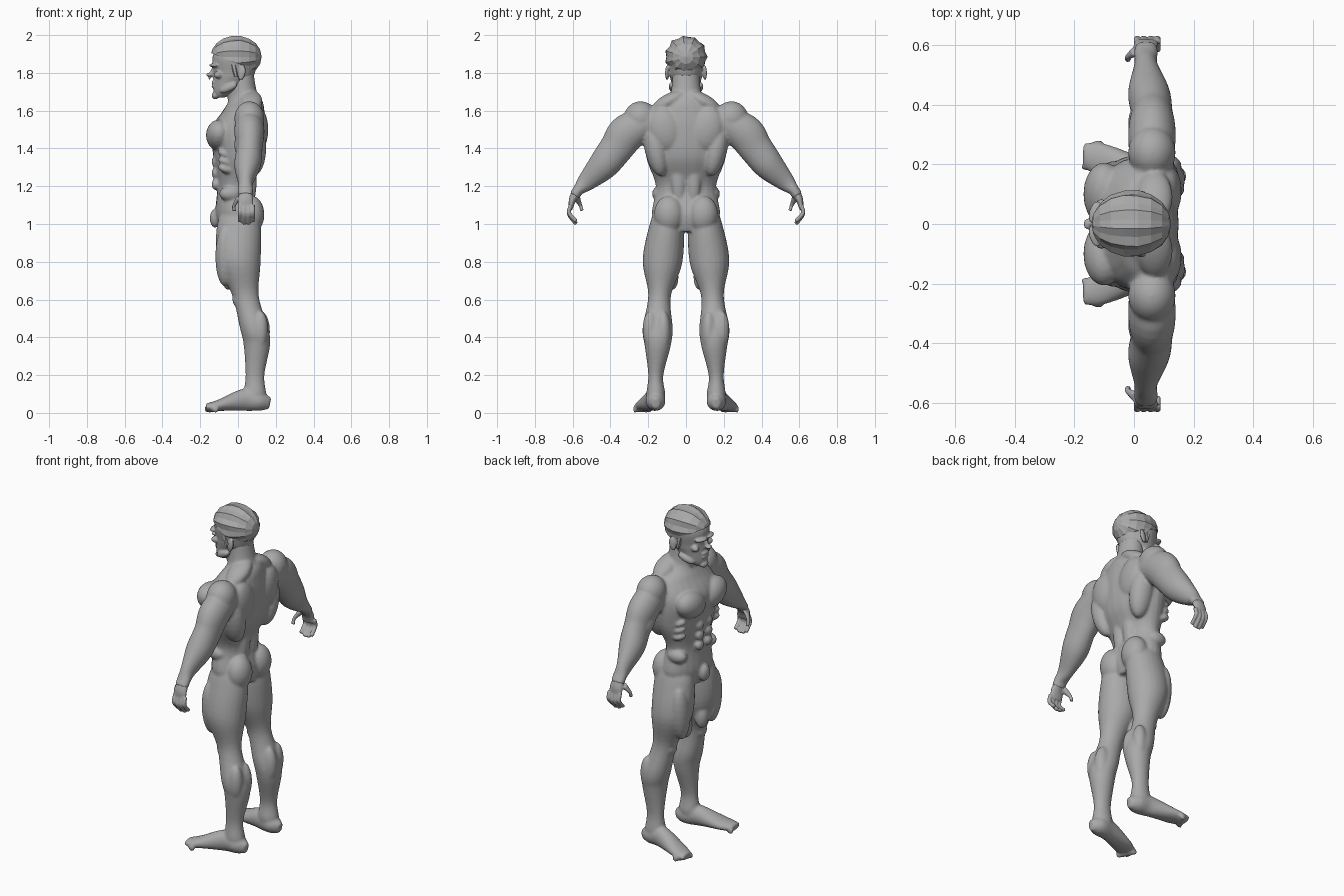
import bpy, bmesh, math, random
from mathutils import Vector, Matrix

random.seed(4)
if "Cube" in bpy.data.objects:
    bpy.data.objects.remove(bpy.data.objects["Cube"])

grey = (0.4, 0.4, 0.4, 1)
clay = bpy.data.materials.new("grey clay")
clay.use_nodes = True
clay.diffuse_color = grey
clay.node_tree.nodes["Principled BSDF"].inputs["Base Color"].default_value = grey

X_AXIS = Vector((1, 0, 0))
Y_AXIS = Vector((0, 1, 0))
BOTH_SIDES = (1, -1)


def spline(rows, steps=6):
    """Smooth curve through rows of equal length."""
    curve = []
    last = len(rows) - 1
    for i in range(last):
        before, start, end, after = rows[max(i - 1, 0)], rows[i], rows[i + 1], rows[min(i + 2, last)]
        for step in range(steps):
            t = step / steps
            curve.append([b + t / 2 * (c - a + t * (2 * a - 5 * b + 4 * c - d + t * (3 * (b - c) + d - a)))
                          for a, b, c, d in zip(before, start, end, after)])
    return curve + [list(rows[last])]


def loft(bm, rows, axis=X_AXIS, side=1, count=24):
    """Rows: centre x, y, z, half size along the axis, half size across it."""
    rows = spline(rows)
    points = [Vector(row[:3]) for row in rows]
    rings = []
    for i, (point, row) in enumerate(zip(points, rows)):
        tangent = points[min(i + 1, len(points) - 1)] - points[max(i - 1, 0)]
        across = tangent.cross(axis).normalized()
        ring = []
        for k in range(count):
            angle = math.tau * k / count
            p = point + axis * math.cos(angle) * row[3] + across * math.sin(angle) * row[4]
            ring.append(bm.verts.new((p.x, p.y * side, p.z)))
        rings.append(ring)
    faces = [bm.faces.new(rings[0]), bm.faces.new(rings[-1])]
    for lower, upper in zip(rings, rings[1:]):
        for k in range(count):
            faces.append(bm.faces.new((lower[k], upper[k], upper[k - 1], lower[k - 1])))
    bmesh.ops.recalc_face_normals(bm, faces=faces)


def sections(bm, rows, side=1):
    """Rows: height, front, back, inner edge, outer edge."""
    loft(bm, [((front + back) / 2, (inner + outer) / 2, z, (back - front) / 2, (outer - inner) / 2)
              for z, front, back, inner, outer in rows], side=side)


def blob(bm, centre, size, side=1, lean=0, pitch=0, turn=0):
    """Ellipsoid, rotated in degrees about x (lean), y (pitch) and z (turn)."""
    x, y, z = centre
    matrix = Matrix.Translation((x, y * side, z))
    for angle, axis in ((lean * side, "X"), (pitch, "Y"), (turn * side, "Z")):
        matrix = matrix @ Matrix.Rotation(math.radians(angle), 4, axis)
    matrix = matrix @ Matrix.Diagonal((*size, 1))
    bmesh.ops.create_uvsphere(bm, u_segments=20, v_segments=12, radius=1, matrix=matrix)


def finish(bm, name):
    mesh = bpy.data.meshes.new(name)
    bm.to_mesh(mesh)
    bm.free()
    mesh.materials.append(clay)
    obj = bpy.data.objects.new(name, mesh)
    bpy.context.collection.objects.link(obj)
    return obj


def fuse(obj, voxel, smoothing):
    """Melt overlapping pieces into one smooth skin."""
    remesh = obj.modifiers.new("fuse", "REMESH")
    remesh.mode = "VOXEL"
    remesh.voxel_size = voxel
    remesh.use_smooth_shade = True
    soften = obj.modifiers.new("soften", "SMOOTH")
    soften.iterations = smoothing


# Torso and neck: height, front, back, half width
body = bmesh.new()
torso = [(.96, -.09, .09, .12), (1.05, -.12, .11, .18), (1.2, -.11, .08, .16), (1.35, -.13, .14, .21),
         (1.5, -.14, .15, .22), (1.6, -.08, .14, .18), (1.65, -.05, .13, .11), (1.7, -.04, .1, .08),
         (1.82, -.05, .08, .07)]
sections(body, [(z, front, back, -width, width) for z, front, back, width in torso])
blob(body, (-.12, 0, 1.03), (.03, .04, .05))

# Limb profiles
leg = [(1.1, -.06, .08, .04, .16), (1, -.11, .12, .01, .19), (.8, -.11, .12, .02, .23), (.62, -.03, .11, .08, .2),
       (.45, .01, .16, .07, .23), (.36, .03, .17, .08, .22), (.2, .04, .14, .12, .2), (.1, .03, .15, .11, .21),
       (.04, .04, .15, .12, .2)]
foot = [(.17, .16, .05, .02, .03), (.12, .16, .06, .05, .05), (.04, .17, .07, .05, .06),
        (-.1, .21, .04, .06, .03), (-.17, .23, .03, .04, .02)]
arm = [(.06, .15, 1.56, .07, .07), (.06, .3, 1.49, .08, .1), (.06, .37, 1.4, .07, .09), (.05, .44, 1.31, .07, .08),
       (.04, .53, 1.22, .04, .05), (.04, .57, 1.18, .04, .03), (.04, .59, 1.15, .04, .03)]

# Muscles: centre, size, sideways lean
muscles = {
    "chest": ((-.1, .1, 1.47), (.07, .11, .08), 18),
    "shoulder": ((.06, .24, 1.56), (.08, .09, .09), 0),
    "shoulder blade": ((.11, .11, 1.5), (.05, .09, .12), -15),
    "side of back": ((.08, .16, 1.4), (.07, .06, .15), -12),
    "neck slope": ((.07, .09, 1.65), (.06, .1, .04), -28),
    "lower back": ((.07, .04, 1.25), (.03, .04, .15), 0),
    "buttock": ((.07, .09, 1.05), (.07, .08, .1), 0),
    "hip": ((-.04, .14, 1.16), (.06, .04, .04), 0),
    "outer thigh": ((-.07, .15, .83), (.05, .06, .16), -4),
    "inner thigh": ((-.05, .08, .73), (.04, .04, .08), -6),
    "kneecap": ((0, .14, .6), (.03, .04, .04), 0),
    "inner calf": ((.12, .12, .43), (.05, .04, .11), 0),
    "outer calf": ((.12, .19, .44), (.04, .04, .1), 0),
    "upper arm": ((.02, .34, 1.42), (.04, .05, .08), 38),
    "neck cord": ((-.04, .03, 1.7), (.02, .02, .07), -20),
}
for side in BOTH_SIDES:
    sections(body, leg, side)
    loft(body, foot, Y_AXIS, side)
    loft(body, arm, X_AXIS, side)
    for centre, size, lean in muscles.values():
        blob(body, centre, size, side, lean)
    # Rows of stomach muscles and ribs
    for row in range(3):
        blob(body, (-.12, .04, 1.21 + row * .06), (.02, .03, .03), side)
        blob(body, (-.07, .16, 1.29 + row * .04), (.04, .03, .02), side, pitch=25)
    # Toes
    for toe in range(5):
        blob(body, (-.16 + toe * .01, .19 + toe * .02, .02), (.02, .01, .02), side)
fuse(finish(body, "body"), .0075, 6)

# Hands: palm, four curled fingers and a thumb
hands = bmesh.new()
palm = [(.04, .57, 1.18, .03, .03), (.04, .6, 1.13, .04, .02), (.04, .61, 1.08, .04, .01)]
thumb = [(.01, .58, 1.14, .02, .02), (-.02, .56, 1.1, .01, .01), (-.02, .55, 1.07, .01, .01)]
finger_path = [(.61, 1.1), (.62, 1.06), (.6, 1.03), (.58, 1.01)]
for side in BOTH_SIDES:
    loft(hands, palm, side=side)
    loft(hands, thumb, side=side)
    for finger in range(4):
        x = .01 + finger * .023
        reach = 1.1 if finger in (1, 2) else .95
        loft(hands, [(x, y, 1.1 + (z - 1.1) * reach, .011, .011) for y, z in finger_path], side=side)
fuse(finish(hands, "hands"), .005, 2)

# Head: height, front, back, half width
head = bmesh.new()
skull = [(1.67, -.12, -.07, .03), (1.7, -.13, 0, .06), (1.76, -.13, .06, .08), (1.8, -.13, .09, .09),
         (1.9, -.13, .1, .1), (1.98, -.04, .04, .03)]
sections(head, [(z, front, back, -width, width) for z, front, back, width in skull])
blob(head, (-.14, 0, 1.8), (.01, .01, .04), pitch=20)
blob(head, (-.15, 0, 1.79), (.02, .02, .01))
blob(head, (-.12, 0, 1.68), (.02, .03, .02))
for lip in (1.73, 1.75):
    blob(head, (-.13, 0, lip), (.01, .03, .01))
features = {
    "brow": ((-.13, .04, 1.84), (.02, .04, .01), 0, -18),
    "cheekbone": ((-.1, .06, 1.79), (.03, .02, .02), 0, -30),
    "jaw": ((-.05, .07, 1.72), (.05, .02, .02), -25, 12),
    "ear": ((.02, .1, 1.8), (.02, .01, .04), 12, 12),
}
for side in BOTH_SIDES:
    for centre, size, pitch, turn in features.values():
        blob(head, centre, size, side, pitch=pitch, turn=turn)
fuse(finish(head, "head"), .0055, 2)

# Faceted hair swept back in ridged locks
hair = bmesh.new()
bmesh.ops.create_uvsphere(hair, u_segments=22, v_segments=9, radius=1,
                          matrix=Matrix.Rotation(math.radians(90), 4, "Y"))
for vert in hair.verts:
    x, y, z = vert.co
    ridge = 1 + .04 * math.cos(11 * math.atan2(z, y)) + random.uniform(-.02, .02)
    vert.co = (-.01 + x * .135, y * ridge * .11, 1.885 + z * ridge * .11)
everything = hair.verts[:] + hair.edges[:] + hair.faces[:]
cut = bmesh.ops.bisect_plane(hair, geom=everything, clear_inner=True, plane_co=(-.03, 0, 1.86), plane_no=(.4, 0, 1))
bmesh.ops.holes_fill(hair, edges=[item for item in cut["geom_cut"] if isinstance(item, bmesh.types.BMEdge)])
finish(hair, "hair")

# Sideburns in front of the ears
sideburns = bmesh.new()
for side in BOTH_SIDES:
    loft(sideburns, [(-.03, .09, 1.87, .02, .01), (-.01, .09, 1.78, .01, .01)], side=side, count=6)
finish(sideburns, "sideburns")
